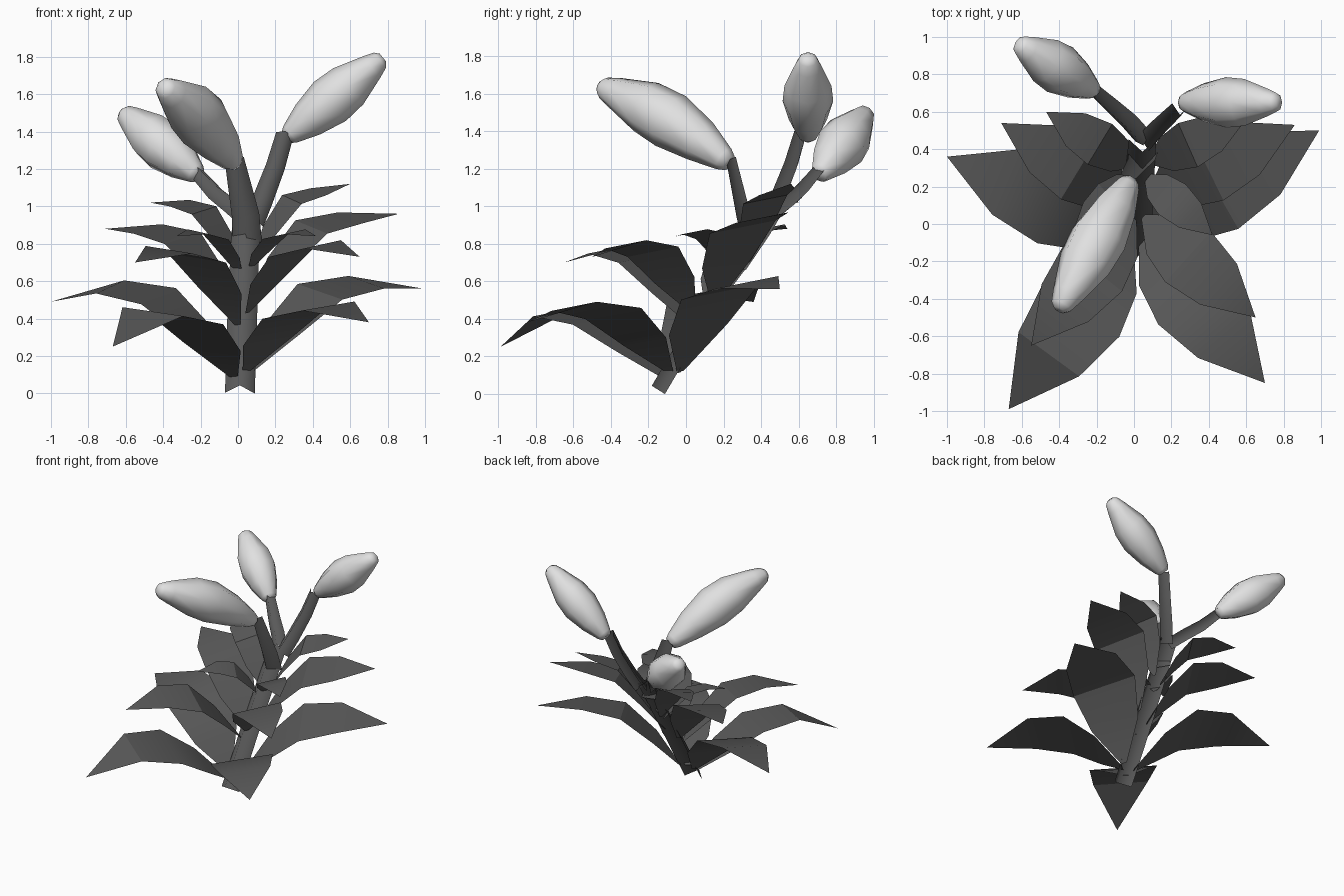
import bpy, bmesh, math
from mathutils import Vector

if "Cube" in bpy.data.objects:
    bpy.data.objects.remove(bpy.data.objects["Cube"])


def material(name, rgb):
    m = bpy.data.materials.new(name)
    m.diffuse_color = (*rgb, 1)
    m.use_nodes = True
    m.node_tree.nodes["Principled BSDF"].inputs["Base Color"].default_value = m.diffuse_color
    return m


GREEN = material("dark_grey_foliage", (0.1, 0.1, 0.1))
WHITE = material("pale_grey_bud", (0.75, 0.75, 0.75))


def finish(name, bm, mat, angle):
    me = bpy.data.meshes.new(name)
    bm.to_mesh(me)
    bm.free()
    me.materials.append(mat)
    ob = bpy.data.objects.new(name, me)
    bpy.context.collection.objects.link(ob)
    bpy.ops.object.select_all(action='DESELECT')
    ob.select_set(True)
    bpy.context.view_layer.objects.active = ob
    bpy.ops.object.shade_smooth_by_angle(angle=math.radians(angle))


def tube(name, pts, radii, n, mat, depth=1.0, is_open=False):
    """Sweep an n-sided section along a path; one corner points forward (-y).
    An open tube has no back side and no caps."""
    pts = [Vector(p) for p in pts]
    bm = bmesh.new()
    rings = []
    for i, p in enumerate(pts):
        t = (pts[min(i + 1, len(pts) - 1)] - pts[max(i - 1, 0)]).normalized()
        side = Vector((1, 0, 0))
        side = (side - t * side.dot(t)).normalized()
        front = side.cross(t)
        ring = []
        for k in range(n):
            a = 2 * math.pi * (k - 1) / n
            ring.append(bm.verts.new(p + radii[i] * (front * math.cos(a) * depth + side * math.sin(a))))
        rings.append(ring)
    for a, b in zip(rings, rings[1:]):
        for k in range(n - 1 if is_open else n):
            j = (k + 1) % n
            bm.faces.new((a[k], a[j], b[j], b[k]))
    if not is_open:
        bm.faces.new(rings[0])
        bm.faces.new(rings[-1])
        bmesh.ops.recalc_face_normals(bm, faces=bm.faces)
    finish(name, bm, mat, 120 if is_open else 80)


def stalk(name, pts, radii, depth=0.6):
    tube(name, pts, radii, 3, GREEN, depth, True)


def leaf(name, base, tip, z3):
    """Arched leaf: rises from the stem to height z3, then runs out to the tip."""
    base, tip = Vector(base), Vector(tip)
    run = Vector((tip.x - base.x, tip.y - base.y, 0))
    length = run.length
    side = Vector((-run.y, run.x, 0)) / length
    side.z = 0.2 * side.y                       # back edge sits a little higher
    rise = z3 - base.z
    bm = bmesh.new()
    rows = []
    for t, hw, h in ((0, .02, 0), (.18, .17, .48), (.40, .226, .91), (.67, .182, 1.02)):
        c = base + run * t + Vector((0, 0, rise * h))
        rows.append([bm.verts.new(c + side * hw * length * s) for s in (-1, 1)])
    for a, b in zip(rows, rows[1:]):
        bm.faces.new((a[0], b[0], b[1], a[1]))
    bm.faces.new((rows[-1][0], bm.verts.new(tip), rows[-1][1]))
    finish(name, bm, GREEN, 30)


def bud(name, base, tip, radius, lift=0.0):
    base, tip = Vector(base), Vector(tip)
    prof = ((0, .3), (.04, .43), (.22, .76), (.45, 1), (.64, .93), (.88, .55), (.97, .38), (1, .2))
    pts = [base.lerp(tip, t) + Vector((0, 0, lift * math.sin(math.pi * t))) for t, r in prof]
    tube(name, pts, [r * radius for t, r in prof], 8, WHITE)


# leaning stem, ridged towards the front
stalk("stem", [(.01, -.135, .015), (.025, .15, .5), (.045, .43, .97)], [.092, .092, .085])

# flower stalks
stalk("front_stalk", [(.05, .36, .8), (.04, .32, .95), (-.02, .25, 1.25)], [.09, .085, .06])
stalk("right_stalk", [(.08, .44, .92), (.13, .5, 1.04), (.2, .57, 1.22), (.25, .62, 1.39)],
      [.068, .065, .06, .055], .8)
stalk("left_stalk", [(.05, .45, .94), (-.03, .54, 1.01), (-.12, .62, 1.08), (-.23, .72, 1.2)],
      [.06, .06, .055, .045], .8)

# buds
bud("front_bud", (-.02, .23, 1.23), (-.40, -.46, 1.64), .155, .04)
bud("right_bud", (.26, .65, 1.37), (.775, .65, 1.795), .135)
bud("left_bud", (-.21, .71, 1.165), (-.62, .965, 1.505), .137)

# leaves in three tiers: base, tip, height at the shoulder
LEAVES = [
    ((-.02, -.10, .08), (-.67, -.99, .25), .43),
    ((.04, -.08, .11), (.70, -.85, .38), .46),
    ((-.04, -.05, .11), (-1.0, .36, .49), .56),
    ((.07, -.03, .12), (.99, .50, .56), .585),
    ((.00, .04, .36), (-.55, -.65, .70), .76),
    ((.05, .04, .43), (.65, -.50, .73), .79),
    ((-.02, .12, .42), (-.71, .54, .88), .87),
    ((.08, .15, .48), (.86, .53, .96), .93),
    ((.02, .26, .62), (-.33, -.05, .84), .86),
    ((.06, .26, .66), (.42, -.06, .84), .86),
    ((.01, .31, .66), (-.47, .60, 1.02), 1.01),
    ((.08, .33, .70), (.60, .56, 1.12), 1.07),
]
for i, (b, t, z) in enumerate(LEAVES):
    leaf(f"leaf_{i + 1}", b, t, z)
